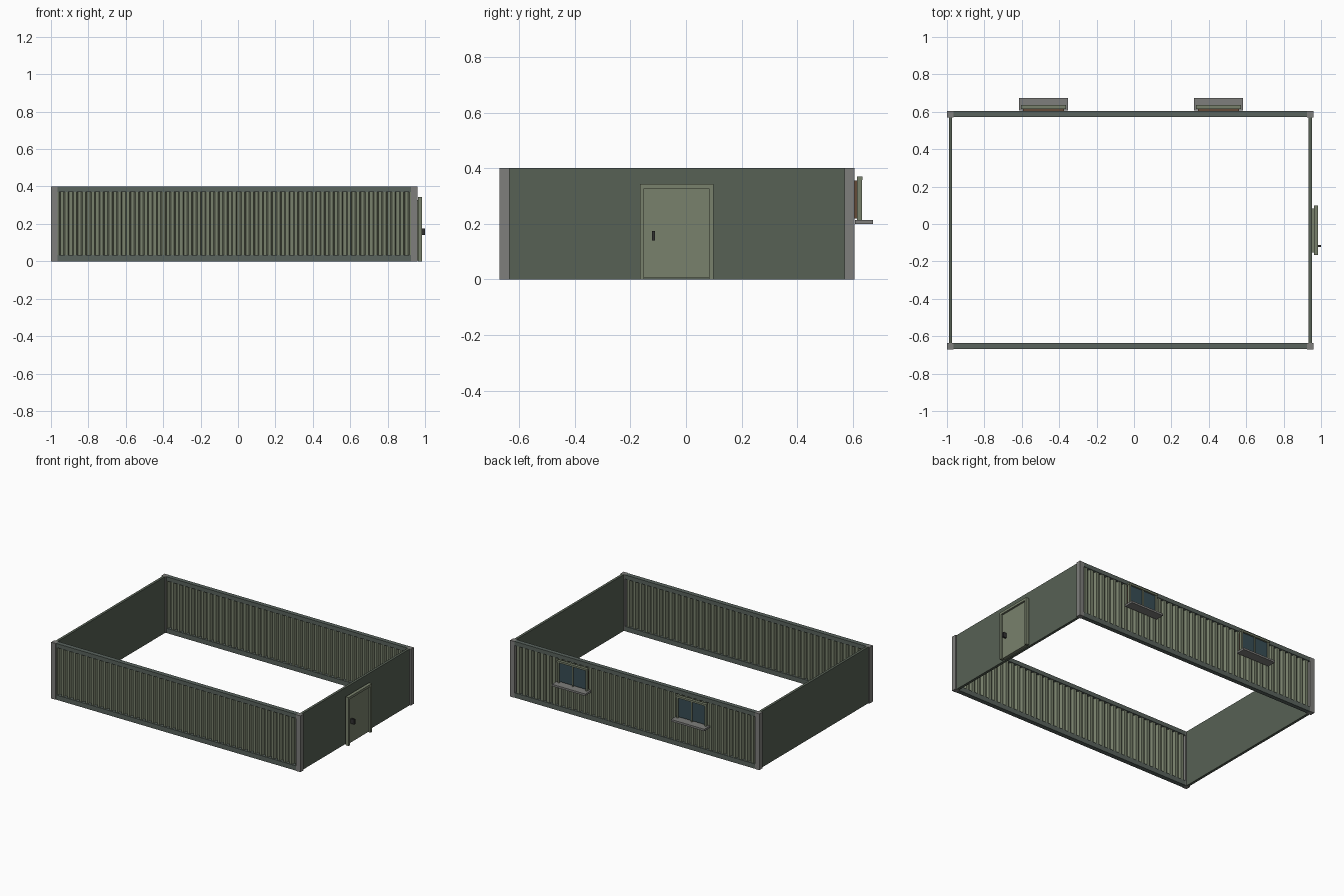
import bpy, bmesh

if "Cube" in bpy.data.objects:
    bpy.data.objects.remove(bpy.data.objects["Cube"])

def mat(name, rgb):
    m = bpy.data.materials.new(name)
    m.diffuse_color = (*rgb, 1)
    m.use_nodes = True
    m.node_tree.nodes["Principled BSDF"].inputs["Base Color"].default_value = m.diffuse_color
    return m

OLIVE = mat("olive", (0.19, 0.22, 0.15))
DARK = mat("dark_green", (0.095, 0.12, 0.09))
RAIL = mat("rail_green", (0.10, 0.125, 0.11))
BROWN = mat("brown", (0.13, 0.07, 0.04))
GLASS = mat("glass", (0.04, 0.075, 0.09))
STEEL = mat("steel", (0.21, 0.21, 0.20))
BLACK = mat("black", (0.03, 0.03, 0.03))

def finish(name, bm, m):
    bmesh.ops.recalc_face_normals(bm, faces=bm.faces)
    me = bpy.data.meshes.new(name)
    bm.to_mesh(me)
    bm.free()
    me.materials.append(m)
    ob = bpy.data.objects.new(name, me)
    bpy.context.collection.objects.link(ob)
    return ob

def box(name, x, y, z, m):
    bm = bmesh.new()
    bmesh.ops.create_cube(bm, size=1)
    for v in bm.verts:
        v.co = [(a + b) / 2 + c * (b - a) for c, (a, b) in zip(v.co, (x, y, z))]
    return finish(name, bm, m)

def corrugated(name, x0, x1, y, z0, z1, depth, ribs, m):
    # trapezoid sheet swept upward, then thickened
    p = (x1 - x0) / ribs
    pts = [(x0, -1)]
    for i in range(ribs):
        pts += [(x0 + (i + f) * p, s) for f, s in
                ((0.15, -1), (0.30, 1), (0.70, 1), (0.85, -1))]
    pts.append((x1, -1))
    bm = bmesh.new()
    cols = [[bm.verts.new((px, y + s * depth / 2, z)) for z in (z0, z1)] for px, s in pts]
    for a, b in zip(cols, cols[1:]):
        bm.faces.new((a[0], b[0], b[1], a[1]))
    ob = finish(name, bm, m)
    s = ob.modifiers.new("thickness", "SOLIDIFY")
    s.thickness, s.offset = 0.004, 0
    return ob

H, XL, XR, YF, YB, P = 0.40, -1.0, 0.96, -0.67, 0.605, 0.035

# long corrugated walls with rails
for side, y0, y1 in (("front", YF + .003, YF + P), ("back", YB - P + .003, YB - .002)):
    corrugated(side + "_corrugated_wall", XL + P, XR - P, (y0 + y1) / 2, 0.03, 0.373, 0.019, 40, OLIVE)
    box(side + "_bottom_rail", (XL + P, XR - P), (y0, y1), (0, 0.034), RAIL)
    box(side + "_top_rail", (XL + P, XR - P), (y0, y1), (0.371, H), RAIL)

# corner posts
for sx, x in (("left", XL), ("right", XR - P)):
    for sy, y in (("front", YF), ("back", YB - P)):
        box(f"{sy}_{sx}_post", (x, x + P), (y, y + P), (0, H), STEEL)

# flat end walls
for side, x in (("left", -0.99), ("right", 0.933)):
    box(side + "_end_wall", (x, x + .018), (YF + P, YB - P), (0, H), DARK)

# door
box("door_panel", (0.95, 0.972), (-0.152, 0.084), (0.005, 0.327), OLIVE)
for name, y0 in (("left", -0.166), ("right", 0.083)):
    box("door_jamb_" + name, (0.962, 0.985), (y0, y0 + .015), (0, 0.342), OLIVE)
box("door_header", (0.962, 0.985), (-0.166, 0.098), (0.327, 0.344), OLIVE)
box("door_handle", (0.97, 1.0), (-0.123, -0.111), (0.14, 0.175), BLACK)

# windows on the back wall
for name, cx in (("right", 0.452), ("left", -0.484)):
    n = name + "_window_"
    box(n + "backing", (cx - .11, cx + .11), (0.60, 0.616), (0.22, 0.356), BROWN)
    box(n + "glass", (cx - .105, cx + .105), (0.616, 0.623), (0.22, 0.36), GLASS)
    for s in (-1, 1):
        c = cx + s * .111
        box(n + "stile", (c - .006, c + .006), (0.614, 0.633), (0.212, 0.36), OLIVE)
    box(n + "mullion", (cx - .005, cx + .005), (0.616, 0.63), (0.215, 0.362), OLIVE)
    box(n + "head", (cx - .12, cx + .12), (0.614, 0.635), (0.358, 0.371), OLIVE)
    box(n + "sill", (cx - .131, cx + .131), (0.607, 0.673), (0.20, 0.214), STEEL)
